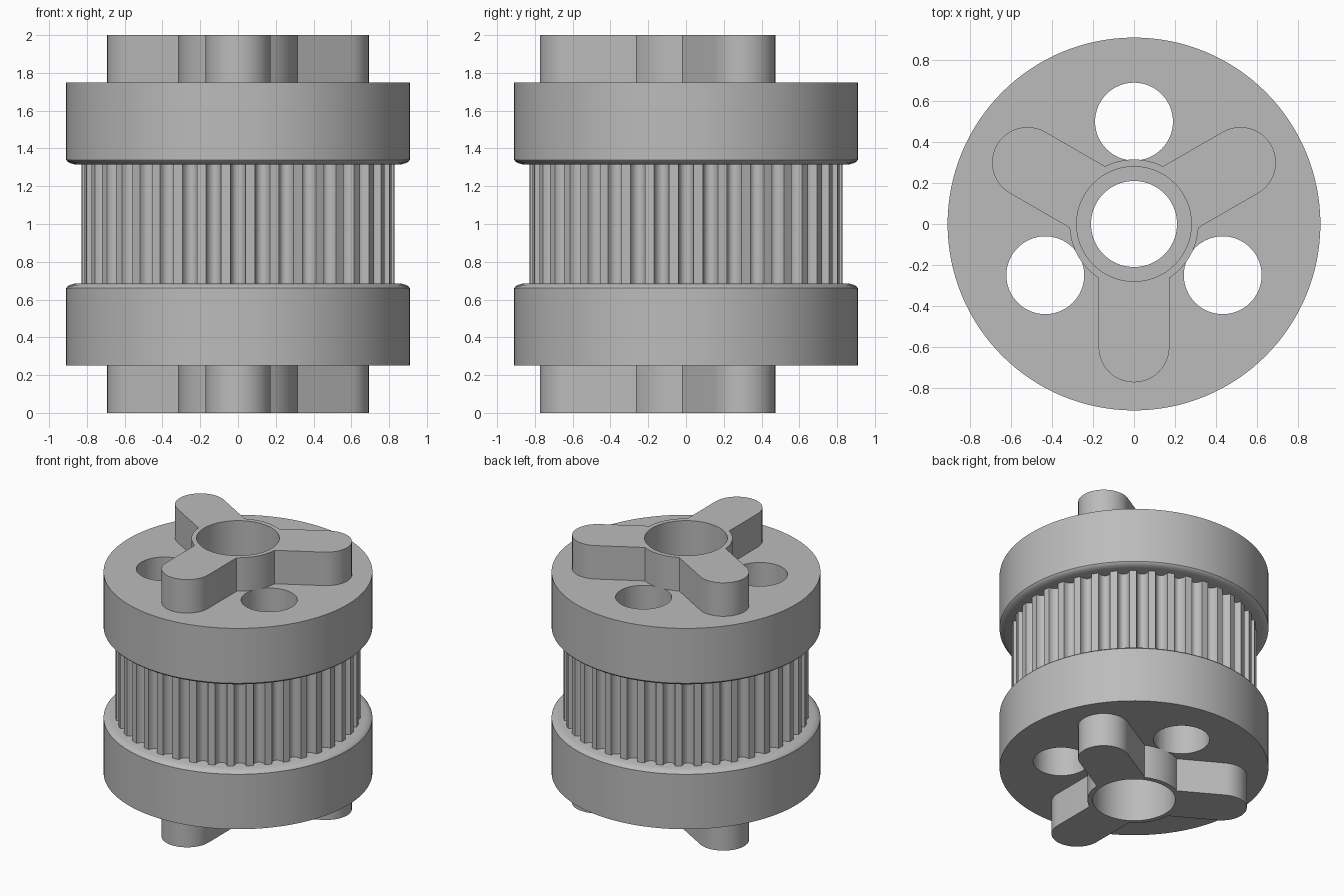
import bpy, bmesh
from math import sin, cos, pi, radians, asin, sqrt

cube = bpy.data.objects.get("Cube")
if cube:
    bpy.data.objects.remove(cube, do_unlink=True)

FLANGE_R, CORE_R = 0.91, 0.83
BORE_R, SEAT_R, HUB_R = 0.21, 0.28, 0.315
ARM_HALF, ARM_REACH = 0.173, 0.6
TEETH, GROOVE_DEPTH, GROOVE_HALF = 40, 0.05, radians(2.8)
HOLE_R, HOLE_DIST = 0.19, 0.5

grey = bpy.data.materials.new("plain grey")
grey.use_nodes = True
grey.diffuse_color = (0.5, 0.5, 0.5, 1)
grey.node_tree.nodes["Principled BSDF"].inputs["Base Color"].default_value = (0.5, 0.5, 0.5, 1)


def polar(r, a):
    return (r * cos(a), r * sin(a))


def circle(r, n=96, centre=(0, 0)):
    return [(centre[0] + r * cos(2 * pi * i / n), centre[1] + r * sin(2 * pi * i / n))
            for i in range(n)]


def loft(name, sections):
    """Solid through matching outlines, each given as (outline, z)."""
    bm = bmesh.new()
    rings = [[bm.verts.new((x, y, z)) for x, y in pts] for pts, z in sections]
    n = len(rings[0])
    for low, high in zip(rings, rings[1:]):
        for i in range(n):
            j = (i + 1) % n
            bm.faces.new((low[i], low[j], high[j], high[i]))
    bm.faces.new(rings[0][::-1])
    bm.faces.new(rings[-1])
    bmesh.ops.recalc_face_normals(bm, faces=bm.faces)
    mesh = bpy.data.meshes.new(name)
    bm.to_mesh(mesh)
    bm.free()
    mesh.materials.append(grey)
    obj = bpy.data.objects.new(name, mesh)
    bpy.context.collection.objects.link(obj)
    return obj


# Cutters: stepped central bore and three through holes
cutters = [loft("bore_cutter", [(circle(SEAT_R), -0.1), (circle(SEAT_R), 0.5),
                                (circle(BORE_R), 0.5), (circle(BORE_R), 1.5),
                                (circle(SEAT_R), 1.5), (circle(SEAT_R), 2.1)])]
for k in range(3):
    ring = circle(HOLE_R, 64, polar(HOLE_DIST, pi / 2 + k * 2 * pi / 3))
    cutters.append(loft("hole_cutter", [(ring, -0.1), (ring, 2.1)]))

# Toothed belt section with rounded grooves
outline = []
for i in range(TEETH):
    for s in range(9):
        t = pi * s / 8
        outline.append(polar(CORE_R - GROOVE_DEPTH * sin(t),
                             2 * pi * i / TEETH - GROOVE_HALF * cos(t)))
parts = [loft("toothed_drum", [(outline, 0.685), (outline, 1.315)])]

# Flanges with an eased inner rim
rim = [(0.91, 0.25), (0.91, 0.66), (0.904, 0.668), (0.89, 0.677), (0.865, 0.685)]
parts.append(loft("lower_flange", [(circle(r, 128), z) for r, z in rim]))
parts.append(loft("upper_flange", [(circle(r, 128), 2 - z) for r, z in rim[::-1]]))

# Three-armed drive couplings: rounded arms joined by hub arcs
spread = asin(ARM_HALF / HUB_R)
star = []
for k in range(3):
    a = -pi / 2 + k * 2 * pi / 3
    cx, cy = polar(ARM_REACH, a)
    for s in range(25):
        dx, dy = polar(ARM_HALF, a - pi / 2 + pi * s / 24)
        star.append((cx + dx, cy + dy))
    gap = 2 * pi / 3 - 2 * spread
    star += [polar(HUB_R, a + spread + gap * s / 12) for s in range(13)]
parts.append(loft("lower_coupling", [(star, 0), (star, 0.25)]))
parts.append(loft("upper_coupling", [(star, 1.75), (star, 2)]))

# Cut the holes, then smooth the round surfaces
for obj in parts:
    for cutter in cutters:
        if "coupling" in obj.name and cutter.name.startswith("hole"):
            continue
        mod = obj.modifiers.new("cut", "BOOLEAN")
        mod.operation, mod.solver, mod.object = "DIFFERENCE", "EXACT", cutter
    bpy.ops.object.select_all(action="DESELECT")
    obj.select_set(True)
    bpy.context.view_layer.objects.active = obj
    for mod in list(obj.modifiers):
        bpy.ops.object.modifier_apply(modifier=mod.name)
    bpy.ops.object.shade_smooth_by_angle(angle=radians(30))

for cutter in cutters:
    bpy.data.objects.remove(cutter, do_unlink=True)
